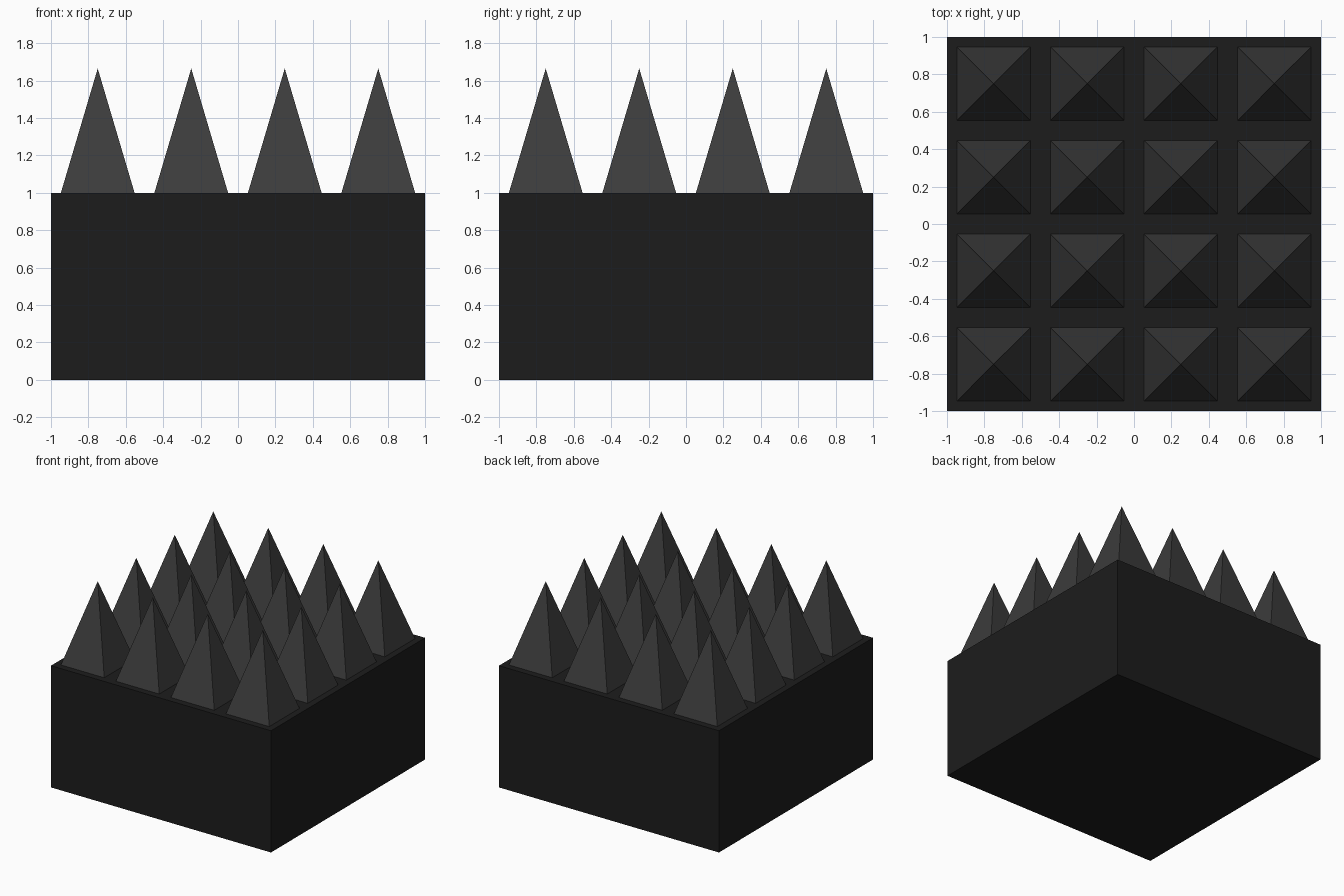
import bpy
import math

if "Cube" in bpy.data.objects:
    bpy.data.objects.remove(bpy.data.objects["Cube"])


def material(name, value):
    mat = bpy.data.materials.new(name)
    mat.diffuse_color = (value, value, value, 1)
    mat.use_nodes = True
    mat.node_tree.nodes["Principled BSDF"].inputs["Base Color"].default_value = mat.diffuse_color
    return mat


block_mat = material("block_black", 0.012)
spike_mat = material("spike_grey", 0.045)

# Base block
bpy.ops.mesh.primitive_cube_add(size=1, location=(0, 0, 0.5))
block = bpy.context.object
block.name = "base_block"
block.scale = (2, 2, 1)
bpy.ops.object.transform_apply(location=False, rotation=False, scale=True)
block.data.materials.append(block_mat)

# 4 x 4 grid of four-sided spikes
HALF, HEIGHT, PITCH = 0.197, 0.665, 0.5
for row in range(4):
    for col in range(4):
        x, y = (col - 1.5) * PITCH, (row - 1.5) * PITCH
        bpy.ops.mesh.primitive_cone_add(
            vertices=4, radius1=HALF * math.sqrt(2), radius2=0, depth=HEIGHT,
            location=(x, y, 1 + HEIGHT / 2), rotation=(0, 0, math.pi / 4))
        spike = bpy.context.object
        spike.name = f"spike_{row + 1}_{col + 1}"
        spike.data.materials.append(spike_mat)
